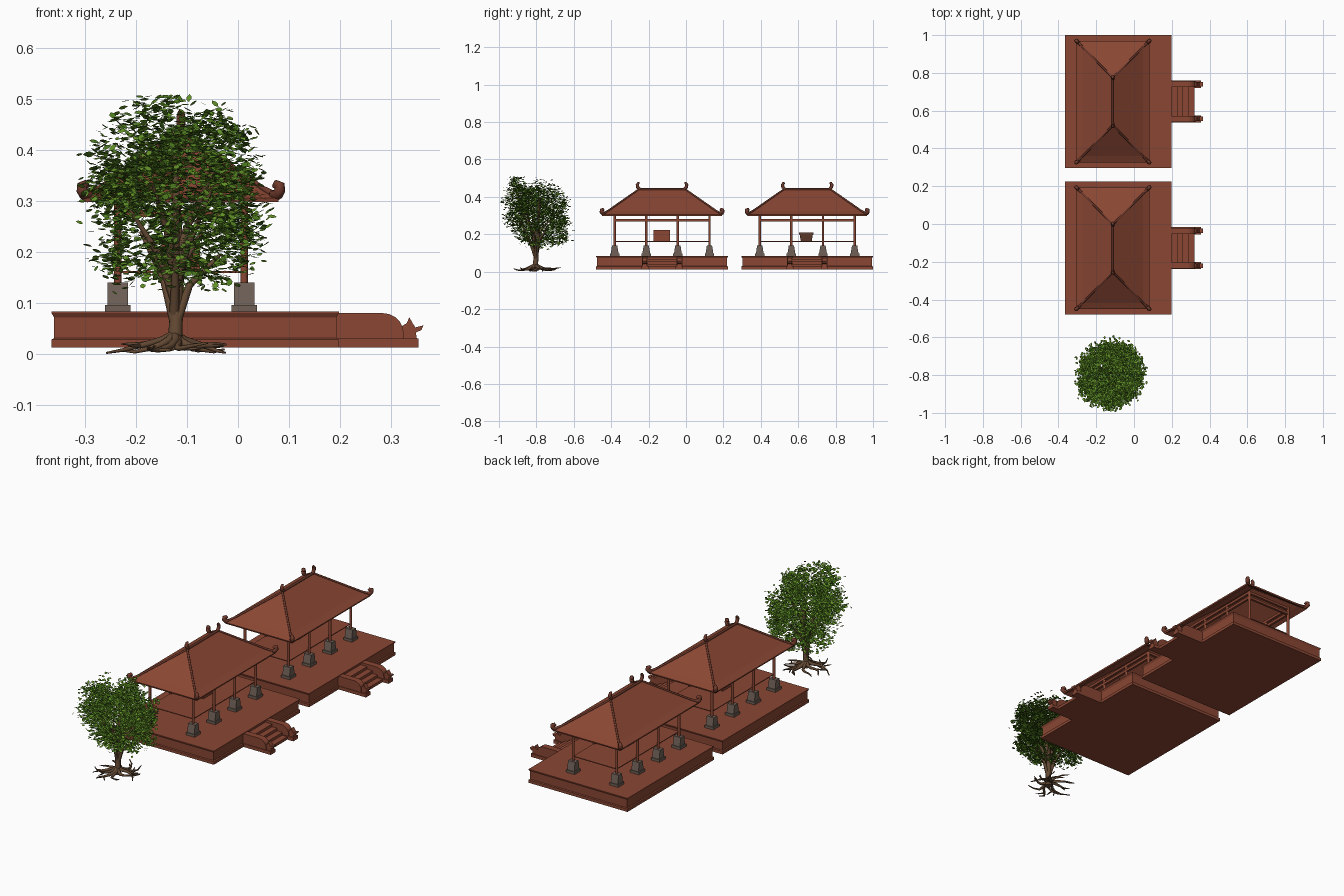
import bpy, bmesh, math, random
from mathutils import Vector, Matrix, Euler

random.seed(7)
if "Cube" in bpy.data.objects:
    bpy.data.objects.remove(bpy.data.objects["Cube"])


def material(name, r, g, b):
    m = bpy.data.materials.new(name)
    m.use_nodes = True
    m.diffuse_color = (r, g, b, 1)
    m.node_tree.nodes["Principled BSDF"].inputs["Base Color"].default_value = (r, g, b, 1)
    return m


BRICK = material("terracotta", .255, .062, .033)
RIDGE = material("dark_terracotta", .16, .042, .025)
STONE = material("grey_stone", .16, .118, .095)
WOOD = material("dark_wood", .13, .05, .028)
BARK = material("bark", .125, .066, .033)
LEAF = material("leaf_green", .125, .29, .02)
SHADE_LEAF = material("deep_leaf_green", .075, .20, .014)


def add_object(name, mesh, *mats):
    for m in mats:
        mesh.materials.append(m)
    ob = bpy.data.objects.new(name, mesh)
    bpy.context.collection.objects.link(ob)
    return ob


def from_bmesh(name, bm, *mats):
    mesh = bpy.data.meshes.new(name)
    bm.to_mesh(mesh)
    bm.free()
    return add_object(name, mesh, *mats)


def loft(name, cx, cy, rings, mat, bottom=True):
    """Stack of rectangles given as (half x, half y, z)."""
    bm = bmesh.new()
    corners = ((-1, -1), (1, -1), (1, 1), (-1, 1))
    loops = [[bm.verts.new((cx + sx * hx, cy + sy * hy, z)) for sx, sy in corners]
             for hx, hy, z in rings]
    for a, b in zip(loops, loops[1:]):
        for i in range(4):
            j = (i + 1) % 4
            bm.faces.new((a[i], a[j], b[j], b[i]))
    bm.faces.new(loops[-1])
    if bottom:
        bm.faces.new(loops[0][::-1])
    return from_bmesh(name, bm, mat)


def box(name, x0, x1, y0, y1, z0, z1, mat):
    hx, hy = (x1 - x0) / 2, (y1 - y0) / 2
    return loft(name, (x0 + x1) / 2, (y0 + y1) / 2, [(hx, hy, z0), (hx, hy, z1)], mat)


def extrude_y(name, profile, y0, y1, mat):
    bm = bmesh.new()
    face = bm.faces.new([bm.verts.new((x, y0, z)) for x, z in profile])
    out = bmesh.ops.extrude_face_region(bm, geom=[face])
    moved = [v for v in out["geom"] if isinstance(v, bmesh.types.BMVert)]
    bmesh.ops.translate(bm, verts=moved, vec=(0, y1 - y0, 0))
    bmesh.ops.recalc_face_normals(bm, faces=bm.faces)
    return from_bmesh(name, bm, mat)


def tubes(name, paths, mat, resolution=2):
    """Mesh tubes along paths of (point, radius)."""
    cu = bpy.data.curves.new(name, "CURVE")
    cu.dimensions = "3D"
    cu.bevel_depth = 1
    cu.bevel_resolution = resolution
    cu.use_fill_caps = True
    for path in paths:
        sp = cu.splines.new("POLY")
        sp.points.add(len(path) - 1)
        for p, (co, r) in zip(sp.points, path):
            p.co = (*co, 1)
            p.radius = r
    temp = bpy.data.objects.new(name + "_path", cu)
    bpy.context.collection.objects.link(temp)
    bpy.context.view_layer.update()
    mesh = bpy.data.meshes.new_from_object(
        temp.evaluated_get(bpy.context.evaluated_depsgraph_get()))
    bpy.data.objects.remove(temp)
    mesh.materials.clear()
    ob = add_object(name, mesh, mat)
    mesh.shade_smooth()
    return ob


CX = -.112                      # pavilion axis
SIDES = (-1, 1)


def platform_and_stairs(cy):
    loft("platform", -.084, cy, [(.282, .352, .013), (.282, .352, .028), (.277, .347, .031),
                                 (.277, .347, .072), (.282, .352, .08), (.282, .352, .083)], BRICK)
    # Four descending steps
    for i in range(4):
        box("step", .19, .23 + .03 * i, cy - .08, cy + .08, .013, .068 - .0135 * i, BRICK)
    # Curved side walls with carved ends
    cheek = [(.19, .03), (.19, .08), (.285, .08)]
    for k in range(1, 6):
        a = math.radians(18 * k)
        cheek.append((.285 + .04 * math.sin(a), .04 + .04 * math.cos(a)))
    cheek.append((.325, .03))
    carving = [(.322, .03), (.322, .055), (.331, .06), (.336, .072), (.343, .06), (.348, .052),
               (.364, .056), (.36, .047), (.349, .042), (.351, .03)]
    for s in SIDES:
        y = cy + s * .092
        box("stair_wall_foot", .19, .354, y - .019, y + .019, .013, .03, BRICK)
        extrude_y("stair_wall", cheek, y - .016, y + .016, BRICK)
        extrude_y("stair_wall_carving", carving, y - .012, y + .012, BRICK)


def frame(cy):
    hx, hy = .124, .2535
    # Columns on stone footings
    for sx in SIDES:
        for k in range(4):
            x, y = CX + sx * hx, cy - hy + k * hy * 2 / 3
            loft("footing", x, y, [(.025, .025, .083), (.025, .025, .096), (.02, .021, .096),
                                   (.02, .014, .14)], STONE)
            tubes("column", [[((x, y, .135), .0075), ((x, y, .312), .0075)]], BRICK, 1)
    # Two rings of beams under the eaves
    for z in (.269, .297):
        for s in SIDES:
            x, y = CX + s * hx, cy + s * hy
            box("long_beam", x - .006, x + .006, cy - hy, cy + hy, z, z + .013, BRICK)
            box("cross_beam", CX - hx, CX + hx, y - .006, y + .006, z, z + .013, BRICK)
    # Thin raised deck between the columns
    box("deck", CX - hx, CX + hx, cy - hy, cy + hy, .159, .163, BRICK)


def roof(cy):
    shell = loft("roof", CX, cy, [(.193, .322, .306), (.16, .289, .324), (.003, .128, .437)],
                 BRICK, bottom=False)
    mod = shell.modifiers.new("thickness", "SOLIDIFY")
    mod.thickness = .008
    mod.offset = -1
    # Hip ridges ending in scrolls
    hip = [(.002, .128, .438, .005), (.16, .289, .326, .005), (.178, .307, .315, .007)]
    scroll = [(.180, .309, .312, .009), (.190, .319, .313, .011), (.194, .323, .321, .011),
              (.194, .323, .331, .010), (.188, .317, .334, .008), (.184, .313, .327, .006)]
    for name, pts, mat in (("hip_ridge", hip, RIDGE), ("hip_scroll", scroll, RIDGE)):
        tubes(name, [[((CX + sx * x, cy + sy * y, z), r) for x, y, z, r in pts]
                     for sx in SIDES for sy in SIDES], mat)
    tubes("top_ridge", [[((CX, cy - .13, .441), .006), ((CX, cy + .13, .441), .006)]], RIDGE)
    horn = [(.118, .44, .008), (.130, .452, .009), (.132, .464, .009),
            (.127, .473, .007), (.120, .475, .004)]
    tubes("ridge_horn", [[((CX, cy + s * y, z), r) for y, z, r in horn] for s in SIDES], RIDGE)


for cy in (-.128, .648):
    platform_and_stairs(cy)
    frame(cy)
    roof(cy)

# Furnishings on the decks
box("chest", -.15, -.075, -.175, -.085, .163, .222, BRICK)
loft("trough", CX, .643, [(.025, .029, .163), (.033, .035, .198)], WOOD)
loft("trough_rim", CX, .643, [(.037, .039, .198), (.037, .039, .21)], WOOD)

# Tree trunk, branches and roots
BASE = Vector((-.125, -.805, 0))
trunk = [[(BASE + Vector((0, 0, .008)), .02), (BASE + Vector((.002, 0, .03)), .014),
          (BASE + Vector((.008, .01, .2)), .011), (BASE + Vector((0, .02, .4)), .004)]]
for k in range(9):
    a = k * 2.4
    d = Vector((math.cos(a), math.sin(a), 0))
    start = BASE + Vector((0, 0, .05 + .015 * k))
    bend = start + d * .03 + Vector((0, 0, .085))
    tip = bend + d * .06 + Vector((0, 0, .06 + .03 * (k % 3)))
    trunk.append([(start, .010), (bend, .007), (tip, .003)])
tubes("trunk_and_branches", trunk, BARK)
roots = []
for k in range(11):
    a = k * math.tau / 11 + random.uniform(-.2, .2)
    length = random.uniform(.10, .14)
    path = []
    for i in range(6):
        t = i / 5
        b = a + .35 * math.sin(4 * t + k)
        z = .025 * (1 - t) ** 3 + .012 + .01 * math.sin(5 * t + k) * t
        path.append((BASE + Vector((math.cos(b), math.sin(b), 0)) * length * t
                     + Vector((0, .015 * t, z)), .008 * (1 - t) + .002))
    roots.append(path)
    t3 = path[3][0]
    side = Vector((math.cos(a + .8), math.sin(a + .8), 0))
    roots.append([(t3, .004), (t3 + side * .03, .003), (t3 + side * .045, .001)])
tubes("roots", roots, BARK)

# Leafy crown made of small six-sided leaves in clusters
bm = bmesh.new()
outline = ((-1, 0), (-.35, -.6), (.4, -.55), (1, 0), (.4, .55), (-.35, .6))
for c in range(260):
    d = Vector([random.gauss(0, 1) for _ in range(3)]).normalized()
    # Squarer from the side, round from above
    d /= max(.8, (math.hypot(d.x, d.y) ** 3 + abs(d.z) ** 3) ** (1 / 3))
    d *= random.uniform(.2, 1) ** .45
    heart = Vector((-.122 + .165 * d.x, -.797 + .17 * d.y, .312 + .165 * d.z - .05 * d.y))
    for _ in range(24):
        p = heart + Vector([random.gauss(0, .016) for _ in range(3)])
        p.y = max(p.y, -.99)
        p.z = min(p.z, .505)
        tilt = Euler((random.gauss(0, .35), random.gauss(0, .35), random.uniform(0, math.tau)))
        m = Matrix.Translation(p) @ tilt.to_matrix().to_4x4()
        size = random.uniform(.007, .0105)
        f = bm.faces.new([bm.verts.new(m @ Vector((u * size, v * size, 0))) for u, v in outline])
        f.material_index = int(random.random() < .4)
from_bmesh("foliage", bm, LEAF, SHADE_LEAF)
